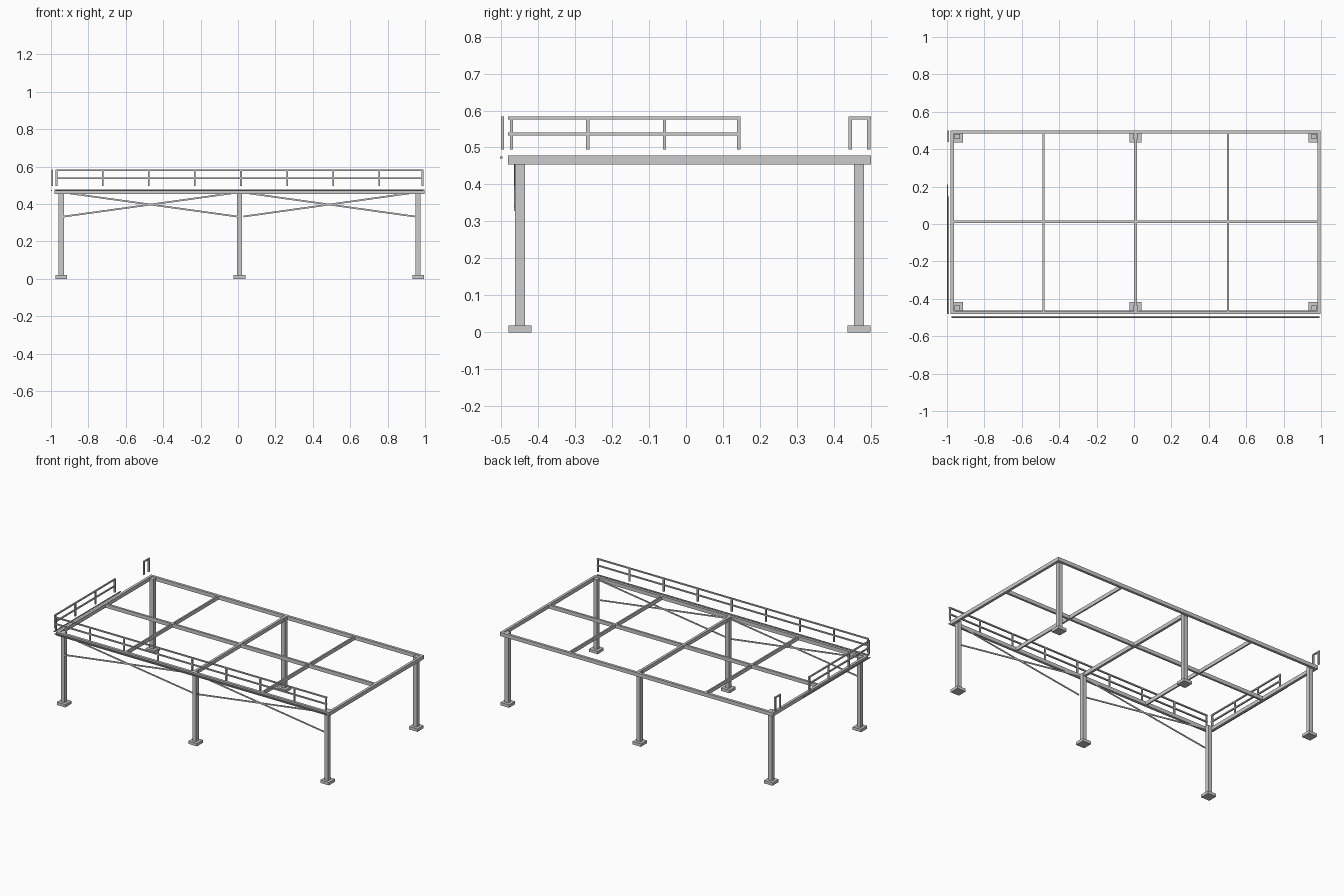
import bpy
from mathutils import Vector

if "Cube" in bpy.data.objects:
    bpy.data.objects.remove(bpy.data.objects["Cube"])


def box(name, x0, x1, y0, y1, z0, z1):
    """Box from its limits on each axis."""
    v = [(x, y, z) for z in (z0, z1) for x, y in ((x0, y0), (x1, y0), (x1, y1), (x0, y1))]
    f = [(3, 2, 1, 0), (4, 5, 6, 7), (0, 1, 5, 4), (1, 2, 6, 5), (2, 3, 7, 6), (3, 0, 4, 7)]
    me = bpy.data.meshes.new(name)
    me.from_pydata(v, [], f)
    ob = bpy.data.objects.new(name, me)
    bpy.context.collection.objects.link(ob)
    return ob


def brace(name, a, b, t, h):
    """Flat bar between two points in an xz plane."""
    a, b = Vector(a), Vector(b)
    d = b - a
    ob = box(name, -d.length / 2, d.length / 2, -t / 2, t / 2, -h / 2, h / 2)
    ob.location = (a + b) / 2
    ob.rotation_mode = 'QUATERNION'
    ob.rotation_quaternion = Vector((1, 0, 0)).rotation_difference(d)


X0, X1, Y0, Y1 = -0.980, 0.997, -0.482, 0.501   # deck frame limits
ZB, ZT, W = 0.454, 0.478, 0.017                 # beam bottom, top, width
COL_X = (-0.945, 0.008, 0.963)
COL_Y = (-0.449, 0.468)

# Columns on base plates
for cx in COL_X:
    for cy in COL_Y:
        box("base_plate", cx - .031, cx + .031, cy - .031, cy + .031, 0, .019)
        box("column", cx - .0135, cx + .0135, cy - .0135, cy + .0135, .019, ZT - .002)

# Perimeter beams
box("front_beam", X0, X1, Y0, Y0 + W, ZB, ZT)
box("back_beam", X0, X1, Y1 - W, Y1, ZB, ZT)
box("left_beam", X0, X0 + W, Y0 + W, Y1 - W, ZB, ZT)
box("right_beam", X1 - W, X1, Y0 + W, Y1 - W, ZB, ZT)

# Inner beams
ym = (Y0 + Y1) / 2 + .003
box("long_middle_beam", X0 + W, X1 - W, ym - .007, ym + .007, ZB, ZT)
for cx, w in ((-.484, .01), (.008, .016), (.503, .01)):
    box("cross_beam", cx - w / 2, cx + w / 2, Y0 + W, Y1 - W, ZB, ZT)

# Crossed braces on the front
for xa, xb in ((-.93, -.005), (.03, .945)):
    brace("brace", (xa, -.4635, .333), (xb, -.4635, .461), .004, .009)
    brace("brace", (xa, -.4635, .461), (xb, -.4635, .333), .004, .009)

# Railing parameters
R, Z0, Z2 = .0045, .495, .584
RY, RX = -.4965, -.9925

# Front railing
for px in [-.970 + .2465 * i for i in range(8)] + [.986]:
    box("front_rail_post", px - R, px + R, RY - R, RY + R, Z0, Z2 - .008)
for z in (Z2, .541):
    box("front_rail", -.976, .991, RY - R, RY + R, z - .008, z)

# Left railing, with an opening before the short end hoop
for py in (-.472, -.266, -.058, .143, .444, .494):
    box("left_rail_post", RX - R, RX + R, py - R, py + R, Z0, Z2 - .008)
for z in (Z2, .541):
    box("left_rail", RX - R, RX + R, -.481, .1475, z - .008, z)
box("end_hoop_rail", RX - R, RX + R, .4395, Y1, Z2 - .008, Z2)

# Thin edge bars below the railings
box("front_edge_bar", -.976, .991, -.503, -.497, .470, .476)
box("left_edge_bar", -1.0, -.994, -.478, .21, .470, .476)
